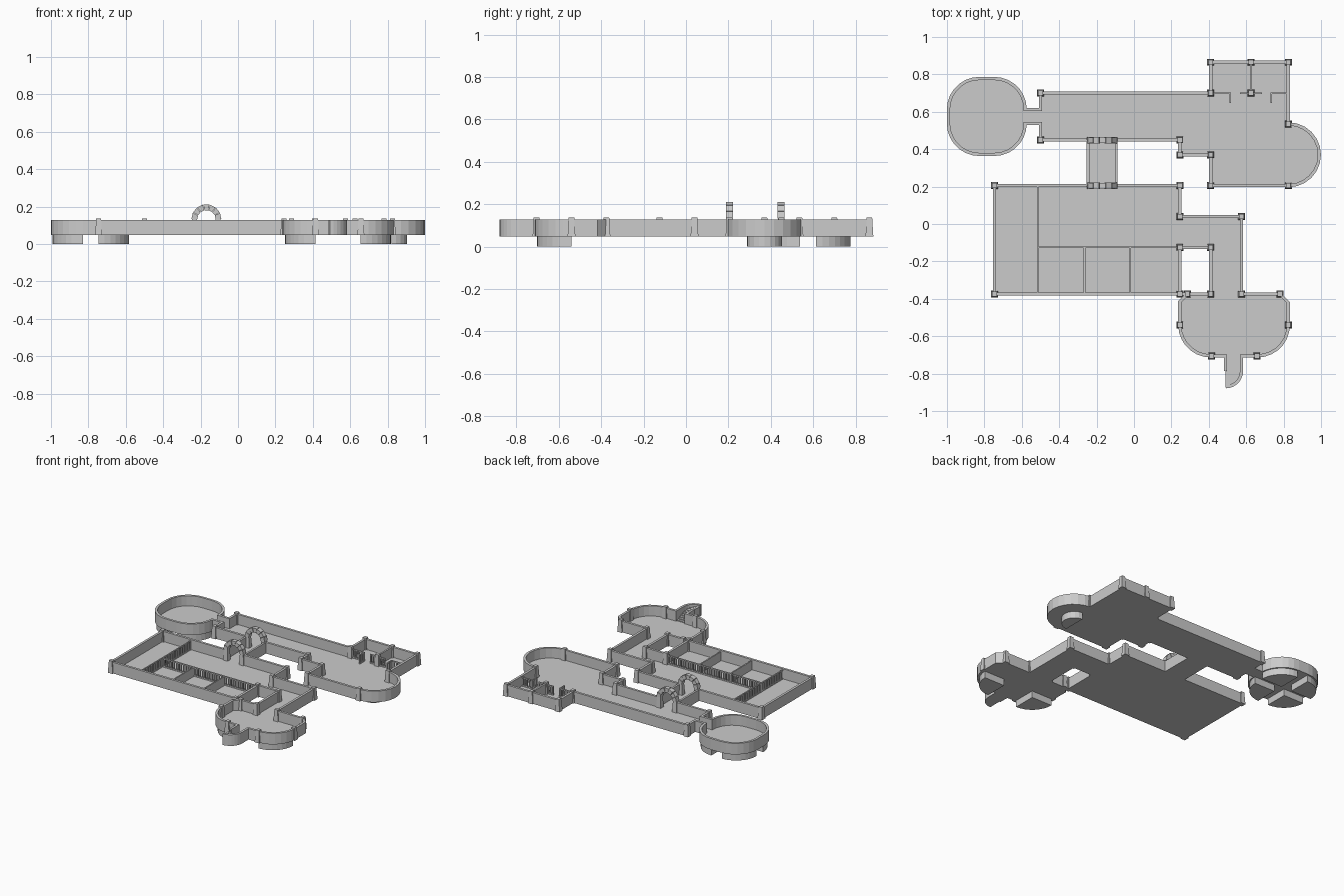
import bpy, bmesh, math
from mathutils import Vector

if "Cube" in bpy.data.objects:
    bpy.data.objects.remove(bpy.data.objects["Cube"])

Z0, ZF, ZW = 0.048, 0.055, 0.128   # slab bottom, floor top, wall top


def finish(bm, name):
    bmesh.ops.recalc_face_normals(bm, faces=bm.faces)
    me = bpy.data.meshes.new(name)
    bm.to_mesh(me)
    bm.free()
    ob = bpy.data.objects.new(name, me)
    bpy.context.collection.objects.link(ob)
    return ob


def arc(cx, cy, r, a0, a1, n=7):
    return [(cx + r * math.cos(math.radians(a0 + (a1 - a0) * i / n)),
             cy + r * math.sin(math.radians(a0 + (a1 - a0) * i / n))) for i in range(n + 1)]


def add_prism(bm, pts, z0, z1):
    lo = [bm.verts.new((x, y, z0)) for x, y in pts]
    hi = [bm.verts.new((x, y, z1)) for x, y in pts]
    bm.faces.new(lo[::-1])
    bm.faces.new(hi)
    for i in range(len(pts)):
        j = (i + 1) % len(pts)
        bm.faces.new((lo[i], lo[j], hi[j], hi[i]))


def prism(name, pts, z0, z1):
    bm = bmesh.new()
    add_prism(bm, pts, z0, z1)
    return finish(bm, name)


def add_box(bm, x0, x1, y0, y1, z0, z1):
    add_prism(bm, [(x0, y0), (x1, y0), (x1, y1), (x0, y1)], z0, z1)


def wall(name, path, t=0.017, z0=Z0, z1=ZW):
    """Mitred wall of thickness t along a plan polyline."""
    p = []
    for q in path:
        q = Vector(q)
        if not p or (q - p[-1]).length > 0.004:
            p.append(q)
    rings, bm = [], bmesh.new()
    for i, q in enumerate(p):
        a = (q - p[i - 1]).normalized() if i else (p[1] - q).normalized()
        b = (p[i + 1] - q).normalized() if i < len(p) - 1 else a
        n1, n2 = Vector((-a.y, a.x)), Vector((-b.y, b.x))
        m = (n1 + n2).normalized()
        m *= t / 2 / max(0.5, m.dot(n1))
        l, r = q + m, q - m
        rings.append([bm.verts.new((l.x, l.y, z0)), bm.verts.new((r.x, r.y, z0)),
                      bm.verts.new((r.x, r.y, z1)), bm.verts.new((l.x, l.y, z1))])
    for u, v in zip(rings, rings[1:]):
        for k in range(4):
            bm.faces.new((u[k], u[(k + 1) % 4], v[(k + 1) % 4], v[k]))
    bm.faces.new(rings[0])
    bm.faces.new(rings[-1])
    return finish(bm, name)


def bars(name, a, b, step=0.019, h=0.004):
    """Barred screen with bottom and top rails."""
    a, b = Vector(a), Vector(b)
    n = max(2, round((b - a).length / step))
    bm = bmesh.new()
    for i in range(n + 1):
        c = a.lerp(b, i / n)
        add_box(bm, c.x - h, c.x + h, c.y - h, c.y + h, ZF, 0.115)
    x0, x1, y0, y1 = min(a.x, b.x), max(a.x, b.x), min(a.y, b.y), max(a.y, b.y)
    for z in (ZF, 0.113):
        add_box(bm, x0 - h, x1 + h, y0 - h, y1 + h, z, z + 0.008)
    return finish(bm, name)


# outlines of the two wings
upper = ([(-.25, .45), (-.5, .45), (-.5, .537), (-.582, .537)]
         + arc(-.747, .537, .165, 0, -90) + arc(-.827, .537, .165, -90, -180)
         + arc(-.827, .613, .165, 180, 90) + arc(-.747, .613, .165, 90, 0)
         + [(-.5, .613), (-.5, .7), (.41, .7), (.41, .865), (.825, .865), (.825, .535)]
         + arc(.826, .37, .165, 90, -90, 12)
         + [(.41, .205), (.41, .37), (.245, .37), (.245, .45), (-.09, .45)])
main = [(-.745, .205), (.245, .205), (.245, .04), (.575, .04), (.575, -.375), (.41, -.375),
        (.41, -.125), (.245, -.125), (.245, -.375), (-.745, -.375)]
south_r = [(.78, -.375), (.825, -.42)] + arc(.66, -.54, .165, 0, -90)
south_l = arc(.41, -.54, .165, 270, 180) + [(.245, -.415), (.285, -.375)]

# floors
prism("upper_floor", upper, Z0, ZF)
prism("main_floor", main, Z0, ZF)
prism("south_floor", south_r + south_l, Z0, ZF)
prism("bridge_floor", [(-.25, .205), (-.09, .205), (-.09, .45), (-.25, .45)], Z0, ZF)

# outer walls
wall("upper_wall", upper)
wall("main_wall_east", [(-.09, .205)] + main[1:5] + south_r + [(.575, -.705), (.575, -.785)]
     + arc(.49, -.785, .085, 0, -90))
wall("main_wall_west", [(.49, -.785), (.49, -.705)] + south_l + main[5:]
     + [(-.745, .205), (-.25, .205)])
wall("corner_wall", [(.245, -.375), (.285, -.375)])
for x in (-.246, -.094):
    wall("bridge_wall", [(x, .205), (x, .45)], 0.014)

# inner partitions and barred screens
wall("room_divider", [(.625, .7), (.625, .865)], 0.012)
for x in (-.265, -.02):
    wall("cell_divider", [(x, -.125), (x, -.37)], 0.009, ZF, 0.12)
for a, b in [((-.515, .195), (-.515, -.365)), ((-.515, -.125), (.24, -.125)),
             ((.42, .7), (.515, .7)), ((.57, .7), (.68, .7)), ((.735, .7), (.82, .7)),
             ((.515, .692), (.515, .652)), ((.735, .692), (.735, .652))]:
    bars("barred_screen", a, b)

# tapered corner posts
posts = [(-.5, .7), (-.5, .45), (.41, .7), (.41, .865), (.625, .865), (.825, .865), (.625, .7),
         (.825, .535), (.825, .205), (.41, .205), (.41, .37), (.245, .37), (.245, .45),
         (-.745, .205), (-.745, -.375), (.245, .205), (.245, .04), (.575, .04), (.245, -.125),
         (.41, -.125), (.245, -.375), (.285, -.375), (.41, -.375), (.575, -.375), (.78, -.375),
         (.245, -.54), (.825, -.54), (.415, -.705), (.657, -.705)]
posts += [(x, y) for x in (-.232, -.106) for y in (.205, .448)]
bm = bmesh.new()
for x, y in posts:
    rings = []
    for z, h in ((Z0, .0185), (.062, .0175), (.137, .013)):
        rings.append([bm.verts.new((x + sx * h, y + sy * h, z))
                      for sx, sy in ((-1, -1), (1, -1), (1, 1), (-1, 1))])
    for u, v in zip(rings, rings[1:]):
        for k in range(4):
            bm.faces.new((u[k], u[(k + 1) % 4], v[(k + 1) % 4], v[k]))
    bm.faces.new(rings[0])
    bm.faces.new(rings[-1])
finish(bm, "wall_posts")

# stone arches at both ends of the bridge
for y in (.205, .448):
    bm = bmesh.new()
    for i in range(7):
        a0, a1 = (math.pi * (i + s) / 7 for s in (0.04, 0.96))
        d = .017 if i % 2 == 0 else .0155
        quad = [(r * math.cos(a), r * math.sin(a)) for r, a in
                ((.049, a0), (.08, a0), (.08, a1), (.049, a1))]
        f = [bm.verts.new((-.169 + u, y - d, .132 + v)) for u, v in quad]
        b = [bm.verts.new((-.169 + u, y + d, .132 + v)) for u, v in quad]
        bm.faces.new(f)
        bm.faces.new(b[::-1])
        for k in range(4):
            bm.faces.new((f[k], f[(k + 1) % 4], b[(k + 1) % 4], b[k]))
    finish(bm, "stone_arch")

# stair: straight flight, then a quarter turn
bm = bmesh.new()
rise = (ZW - .008 - ZF) / 10
for i in range(5):
    y = -.705 - i * .016
    add_box(bm, .492, .573, y - .016, y, Z0, ZF + rise * (i + 1))
for i in range(5):
    add_prism(bm, [(.49, -.785)] + arc(.49, -.785, .083, -18 * i, -18 * i - 18, 2),
              Z0, ZF + rise * (i + 6))
finish(bm, "turning_stair")

# rounded foundations below the curved rooms
for cx, cy, a in [(-.745, .612, 0), (-.829, .612, 90), (-.829, .538, 180), (-.745, .538, 270),
                  (.415, -.54, 180), (.655, -.54, 270)]:
    prism("quarter_foundation", [(cx, cy)] + arc(cx, cy, .163, a, a + 90, 8), 0, Z0)
prism("bay_foundation", arc(.82, .37, .083, -90, 90, 10), 0, Z0)
